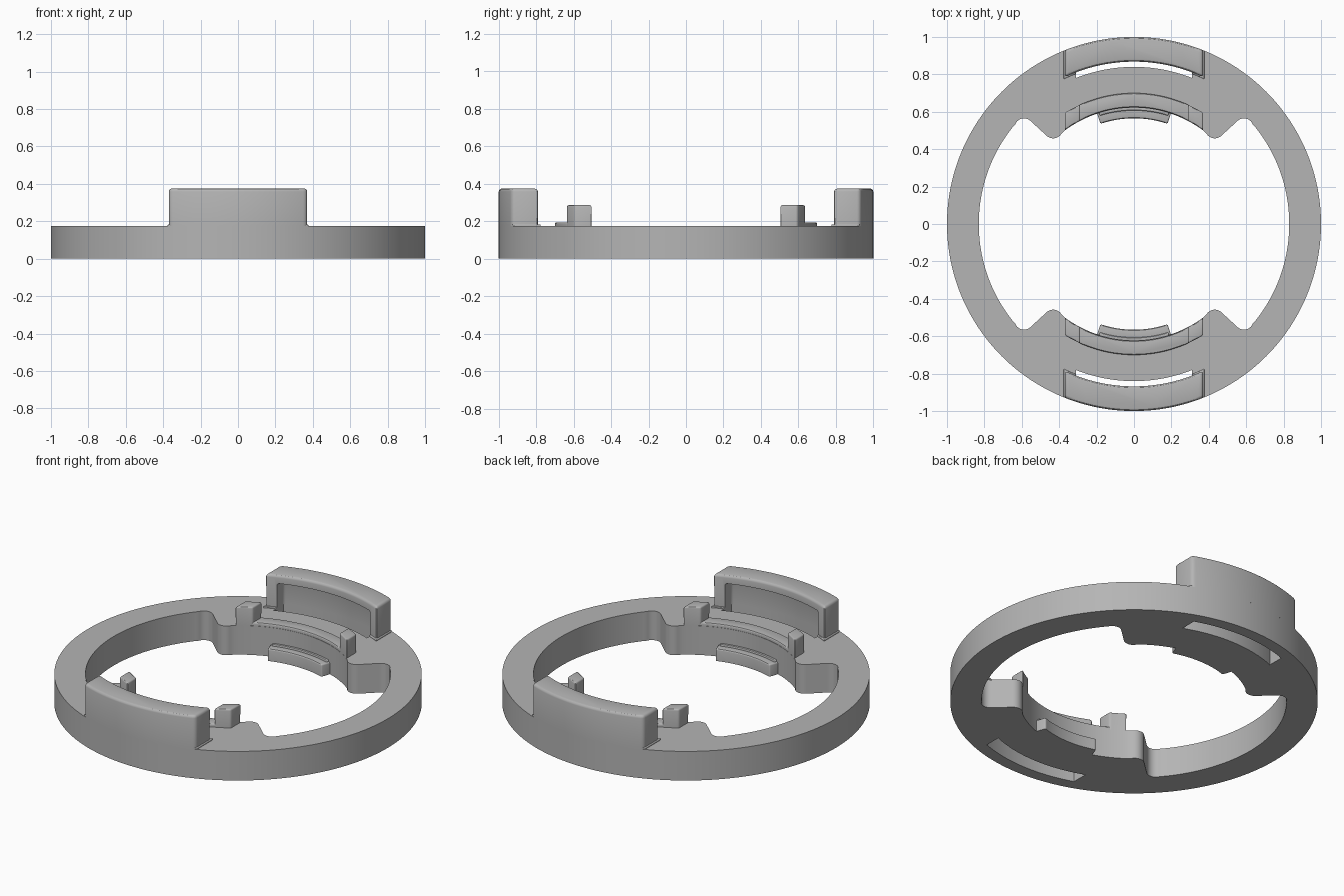
import bpy, bmesh
from math import sin, cos, pi, radians, sqrt
from mathutils import Matrix

if "Cube" in bpy.data.objects:
    bpy.data.objects.remove(bpy.data.objects["Cube"], do_unlink=True)

grey = bpy.data.materials.new("plain grey")
grey.use_nodes = True
tint = (0.46, 0.46, 0.46, 1)
grey.diffuse_color = tint
grey.node_tree.nodes["Principled BSDF"].inputs["Base Color"].default_value = tint

BASE = 0.175   # height of the flat ring
END = 0.37     # half width of the raised parts
SLOT = 0.31    # half width of the slot


def arc(cx, cy, r, a0, a1, n):
    steps = [radians(a0 + (a1 - a0) * i / n) for i in range(n + 1)]
    return [(cx + r * cos(a), cy + r * sin(a)) for a in steps]


def curved_block(r0, r1, x0, x1, n=32):
    """Outline between two radii, cut off by two planes of constant x."""
    xs = [x0 + (x1 - x0) * i / n for i in range(n + 1)]
    return ([(x, sqrt(r0 * r0 - x * x)) for x in xs]
            + [(x, sqrt(r1 * r1 - x * x)) for x in reversed(xs)])


def sector(r0, r1, half):
    return arc(0, 0, r0, 90 + half, 90 - half, 24) + arc(0, 0, r1, 90 - half, 90 + half, 24)


def prism(name, outline, z0, z1, bevel=0.0, turn=0.0):
    """Extrude an outline; round its corners and upper rim."""
    bm = bmesh.new()
    bottom = bm.faces.new([bm.verts.new((x, y, z0)) for x, y in outline])
    top = bmesh.ops.extrude_face_region(bm, geom=[bottom])["geom"]
    for v in top:
        if isinstance(v, bmesh.types.BMVert):
            v.co.z = z1
    if not bottom.is_valid or len(bm.faces) == len(outline) + 1:
        bm.faces.new([v for v in bm.verts if v.co.z == z0])
    bmesh.ops.recalc_face_normals(bm, faces=bm.faces)
    if bevel:
        edges = [e for e in bm.edges if max(v.co.z for v in e.verts) > z0 + 0.001
                 and e.calc_face_angle(0) > radians(40)]
        bmesh.ops.bevel(bm, geom=edges, offset=bevel, segments=3,
                        profile=0.5, affect='EDGES', clamp_overlap=True)
    bm.transform(Matrix.Rotation(turn, 4, 'Z'))
    mesh = bpy.data.meshes.new(name)
    bm.to_mesh(mesh)
    bm.free()
    mesh.materials.append(grey)
    obj = bpy.data.objects.new(name, mesh)
    bpy.context.collection.objects.link(obj)
    return obj


def activate(obj):
    bpy.ops.object.select_all(action='DESELECT')
    obj.select_set(True)
    bpy.context.view_layer.objects.active = obj


def cut(obj, cutter):
    mod = obj.modifiers.new("cut", 'BOOLEAN')
    mod.operation = 'DIFFERENCE'
    mod.solver = 'EXACT'
    mod.object = cutter
    activate(obj)
    bpy.ops.object.modifier_apply(modifier=mod.name)
    bpy.data.objects.remove(cutter, do_unlink=True)


def smooth(obj):
    activate(obj)
    bpy.ops.object.shade_smooth_by_angle(angle=radians(30))


# Opening: wide arc, rounded notch, rounded shoulder, then the narrower pad arc
quarter = (arc(0, 0, 0.83, 0, 39, 24)
           + arc(0.588, 0.515, 0.05, 20, 135, 10)
           + arc(0.432, 0.51, 0.052, -45, -150, 10)
           + arc(0, 0, 0.622, 53, 90, 20))
half = quarter + [(-x, y) for x, y in reversed(quarter[1:-1])] + [(-0.83, 0)]
opening = half + [(x, -y) for x, y in reversed(half[1:-1])]

# Flat ring
ring = prism("base_ring", arc(0, 0, 1, 0, 360, 192)[:-1], 0, BASE)
cut(ring, prism("opening_cutter", opening, -0.1, 0.3))

for side, turn in (("back", 0), ("front", pi)):
    # Through slot beneath the lip of the wall
    cut(ring, prism("slot_cutter", curved_block(0.84, 0.93, -SLOT, SLOT), -0.1, 0.3, turn=turn))

    # Outer wall, hollowed from the inside to leave a lip and two end cheeks
    wall = prism(side + "_wall", curved_block(0.868, 1, -END, END), BASE, 0.375, 0.018, turn)
    cut(wall, prism("recess_cutter", curved_block(0.8, 0.93, -SLOT, SLOT),
                    0.1, 0.325, 0.012, turn))
    smooth(wall)

    # Low ridge between the posts
    smooth(prism(side + "_ridge", curved_block(0.624, 0.7, -0.3, 0.3),
                 BASE, 0.194, 0.007, turn))

    for name, s in (("a", 1), ("b", -1)):
        # Thin foot under each wall cheek
        x0, x1 = sorted((s * SLOT, s * 0.376))
        smooth(prism(f"{side}_wall_foot_{name}", curved_block(0.861, 0.997, x0, x1, 6),
                     BASE, 0.184, 0.004, turn))
        # Upright post
        x0, x1 = sorted((s * 0.288, s * END))
        smooth(prism(f"{side}_post_{name}", curved_block(0.623, 0.7, x0, x1, 6),
                     BASE, 0.286, 0.01, turn))

    # Tab low on the inner edge, with a small step against the ring
    smooth(prism(side + "_tab", sector(0.565, 0.63, 18.5), 0, 0.072, 0.008, turn))
    smooth(prism(side + "_tab_step", sector(0.607, 0.63, 17.5), 0.06, 0.082, 0.005, turn))

smooth(ring)
